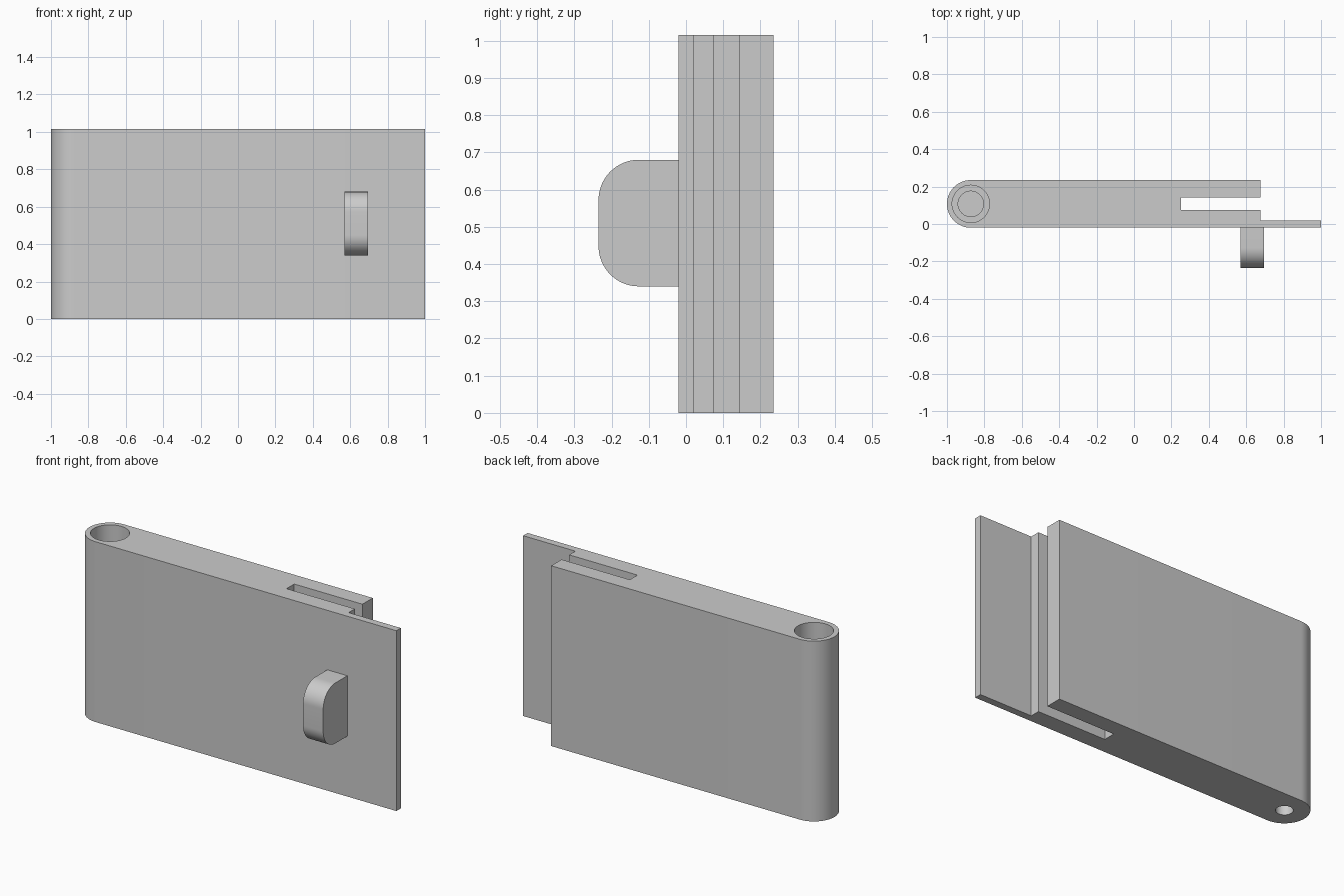
import bpy, bmesh
from math import cos, sin, pi, radians
from mathutils import Matrix, Vector

if "Cube" in bpy.data.objects:
    bpy.data.objects.remove(bpy.data.objects["Cube"], do_unlink=True)

HEIGHT = 1.015
FRONT, BACK = -0.02, 0.235
RADIUS = (BACK - FRONT) / 2
PIVOT = Vector((-1 + RADIUS, FRONT + RADIUS))

grey = bpy.data.materials.new("plain_grey")
grey.use_nodes = True
grey.diffuse_color = (0.6, 0.6, 0.6, 1)
grey.node_tree.nodes["Principled BSDF"].inputs["Base Color"].default_value = grey.diffuse_color


def arc(cx, cy, r, start, end, steps):
    angles = [radians(start + (end - start) * i / steps) for i in range(steps + 1)]
    return [(cx + r * cos(a), cy + r * sin(a)) for a in angles]


def extrude(name, outline, to_3d, depth):
    """Turn a 2D outline into a prism along the given depth vector."""
    bm = bmesh.new()
    face = bm.faces.new([bm.verts.new(to_3d(u, v)) for u, v in outline])
    grown = bmesh.ops.extrude_face_region(bm, geom=[face])["geom"]
    bmesh.ops.translate(bm, vec=depth, verts=[g for g in grown if isinstance(g, bmesh.types.BMVert)])
    bmesh.ops.recalc_face_normals(bm, faces=bm.faces)
    mesh = bpy.data.meshes.new(name)
    bm.to_mesh(mesh)
    bm.free()
    mesh.materials.append(grey)
    obj = bpy.data.objects.new(name, mesh)
    bpy.context.collection.objects.link(obj)
    return obj


def activate(obj):
    bpy.ops.object.select_all(action="DESELECT")
    obj.select_set(True)
    bpy.context.view_layer.objects.active = obj


def smooth(obj):
    activate(obj)
    bpy.ops.object.shade_smooth_by_angle(angle=radians(30))


def bore(obj, r, bottom, top):
    """Cut a round vertical hole on the pivot axis."""
    cutter = extrude("bore_cutter", arc(*PIVOT, r, 0, 352.5, 47),
                     lambda u, v: (u, v, bottom), (0, 0, top - bottom))
    cutter.hide_render = True
    mod = obj.modifiers.new("bore", "BOOLEAN")
    mod.operation, mod.object, mod.solver = "DIFFERENCE", cutter, "EXACT"
    activate(obj)
    bpy.ops.object.modifier_apply(modifier=mod.name)
    bpy.data.objects.remove(cutter, do_unlink=True)


# Panel: round pivot edge, slot, stepped closing edge and thin front flange
STEP_X, SLOT_X, FLANGE = 0.675, 0.25, 0.02
panel_outline = arc(*PIVOT, RADIUS, 90, 270, 32) + [
    (1, FRONT), (1, FLANGE), (STEP_X, FLANGE), (STEP_X, 0.075),
    (SLOT_X, 0.075), (SLOT_X, 0.143), (STEP_X, 0.143), (STEP_X, BACK)]
panel = extrude("door_panel", panel_outline, lambda u, v: (u, v, 0), (0, 0, HEIGHT))

# Stepped socket in the top, small pin hole underneath
bore(panel, 0.1, 0.6, HEIGHT + 0.1)
bore(panel, 0.068, 0.4, 0.7)
bore(panel, 0.044, -0.1, 0.2)
smooth(panel)

# Handle: rounded tab standing out from the front
TIP, LOW, HIGH, R = -0.235, 0.34, 0.68, 0.108
handle_outline = ([(FRONT, HIGH)] + arc(TIP + R, HIGH - R, R, 90, 180, 16)
                  + arc(TIP + R, LOW + R, R, 180, 270, 16) + [(FRONT, LOW)])
handle = extrude("handle", handle_outline, lambda u, v: (0.57, u, v), (0.125, 0, 0))
smooth(handle)
